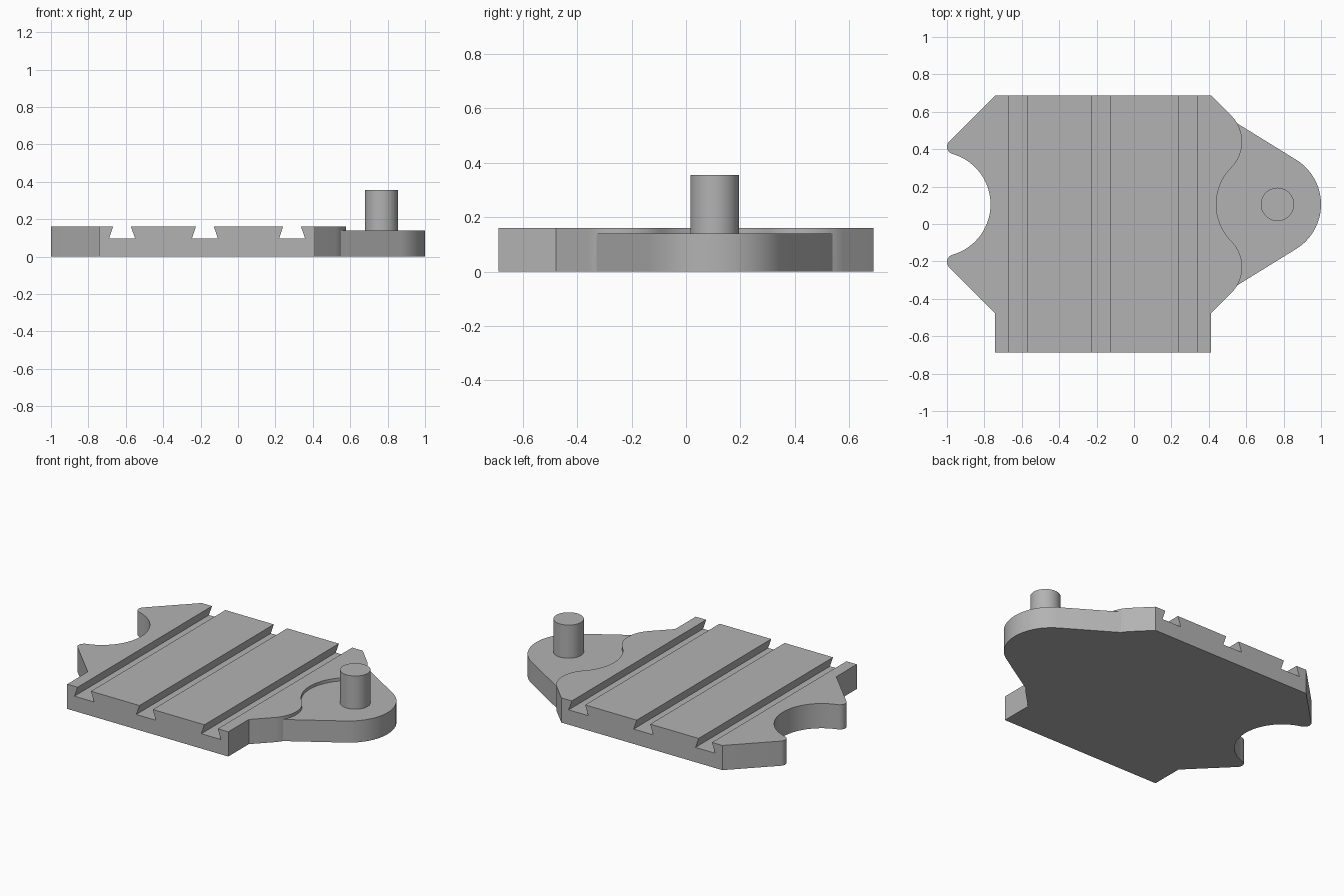
import bpy
import bmesh
from math import sin, cos, radians

default = bpy.data.objects.get("Cube")
if default:
    bpy.data.objects.remove(default)

grey = bpy.data.materials.new("plain grey")
grey.use_nodes = True
grey.diffuse_color = (0.45, 0.45, 0.45, 1)
grey.node_tree.nodes["Principled BSDF"].inputs["Base Color"].default_value = grey.diffuse_color

AXIS_Y = 0.105                  # the joint features mirror about this line
EDGE_Y, LEFT, RIGHT = 0.688, -0.742, 0.412
TOP, ARM_TOP, SLOT_FLOOR, PIN_TOP = 0.16, 0.14, 0.096, 0.355
ARM, JOINT_R = (0.72, AXIS_Y), 0.28
LOBE, LOBE_R = (0.382, 0.44), 0.196
NOTCH = (-1.047, AXIS_Y)
TIP, TIP_R = (-0.96, 0.413), 0.04


def arc(centre, radius, start, end, steps):
    angles = [radians(start + (end - start) * i / steps) for i in range(steps + 1)]
    return [(centre[0] + radius * cos(a), centre[1] + radius * sin(a)) for a in angles]


def flip(points):
    """Mirror a path across the joint axis, reversing its order."""
    return [(x, 2 * AXIS_Y - y) for x, y in reversed(points)]


def prism(name, points, offset):
    """Extrude a closed outline of 3D points along an offset."""
    bm = bmesh.new()
    face = bm.faces.new([bm.verts.new(p) for p in points])
    cap = bmesh.ops.extrude_face_region(bm, geom=[face])["geom"]
    bmesh.ops.translate(bm, vec=offset, verts=[v for v in cap if isinstance(v, bmesh.types.BMVert)])
    bmesh.ops.recalc_face_normals(bm, faces=bm.faces)
    mesh = bpy.data.meshes.new(name)
    bm.to_mesh(mesh)
    bm.free()
    mesh.materials.append(grey)
    obj = bpy.data.objects.new(name, mesh)
    bpy.context.collection.objects.link(obj)
    return obj


def activate(obj):
    bpy.ops.object.select_all(action="DESELECT")
    obj.select_set(True)
    bpy.context.view_layer.objects.active = obj


def cut(obj, cutter):
    mod = obj.modifiers.new("cut", "BOOLEAN")
    mod.operation, mod.solver, mod.object = "DIFFERENCE", "EXACT", cutter
    activate(obj)
    bpy.ops.object.modifier_apply(modifier=mod.name)
    bpy.data.objects.remove(cutter)


# Whole outline, clockwise: shoulder, arm, square front, notched left side
shoulder = [(RIGHT, EDGE_Y)] + arc(LOBE, LOBE_R, 45, 30, 3)
arm_end = arc(ARM, JOINT_R, 58.3, -58.3, 32)
left_tip = arc(TIP, TIP_R, 254.2, 135, 10)
notch = arc(NOTCH, JOINT_R, -74.2, 74.2, 40)
outline = (shoulder + arm_end + flip(shoulder)
           + [(RIGHT, -EDGE_Y), (LEFT, -EDGE_Y)]
           + flip(left_tip + [(LEFT, EDGE_Y)])
           + notch[1:-1] + left_tip + [(LEFT, EDGE_Y)])
plate = prism("base_plate", [(x, y, 0) for x, y in outline], (0, 0, TOP))

# Lower step over the arm, bounded by two lobes and the round recess
lobe = arc(LOBE, LOBE_R, 30, -44.7, 16)
recess = arc(ARM, JOINT_R, 135.3, 224.7, 24)
step = [(0.66, 0.8)] + lobe + recess[1:-1] + flip(lobe) + [(0.66, -0.6), (1.2, -0.6), (1.2, 0.8)]
cut(plate, prism("step_cutter", [(x, y, ARM_TOP) for x, y in step], (0, 0, 0.1)))

# Dovetail slots running front to back
for x in (-0.62, -0.177, 0.289):
    profile = [(x - 0.07, SLOT_FLOOR), (x + 0.07, SLOT_FLOOR),
               (x + 0.048, TOP), (x + 0.048, TOP + 0.1),
               (x - 0.048, TOP + 0.1), (x - 0.048, TOP)]
    cut(plate, prism("slot_cutter", [(px, -0.8, pz) for px, pz in profile], (0, 1.6, 0)))

# Upright pin on the arm
circle = arc((0.767, AXIS_Y), 0.089, 0, 360, 48)[:-1]
pin = prism("pivot_pin", [(x, y, ARM_TOP) for x, y in circle], (0, 0, PIN_TOP - ARM_TOP))

for obj in (plate, pin):
    activate(obj)
    bpy.ops.object.shade_smooth_by_angle(angle=radians(25))
